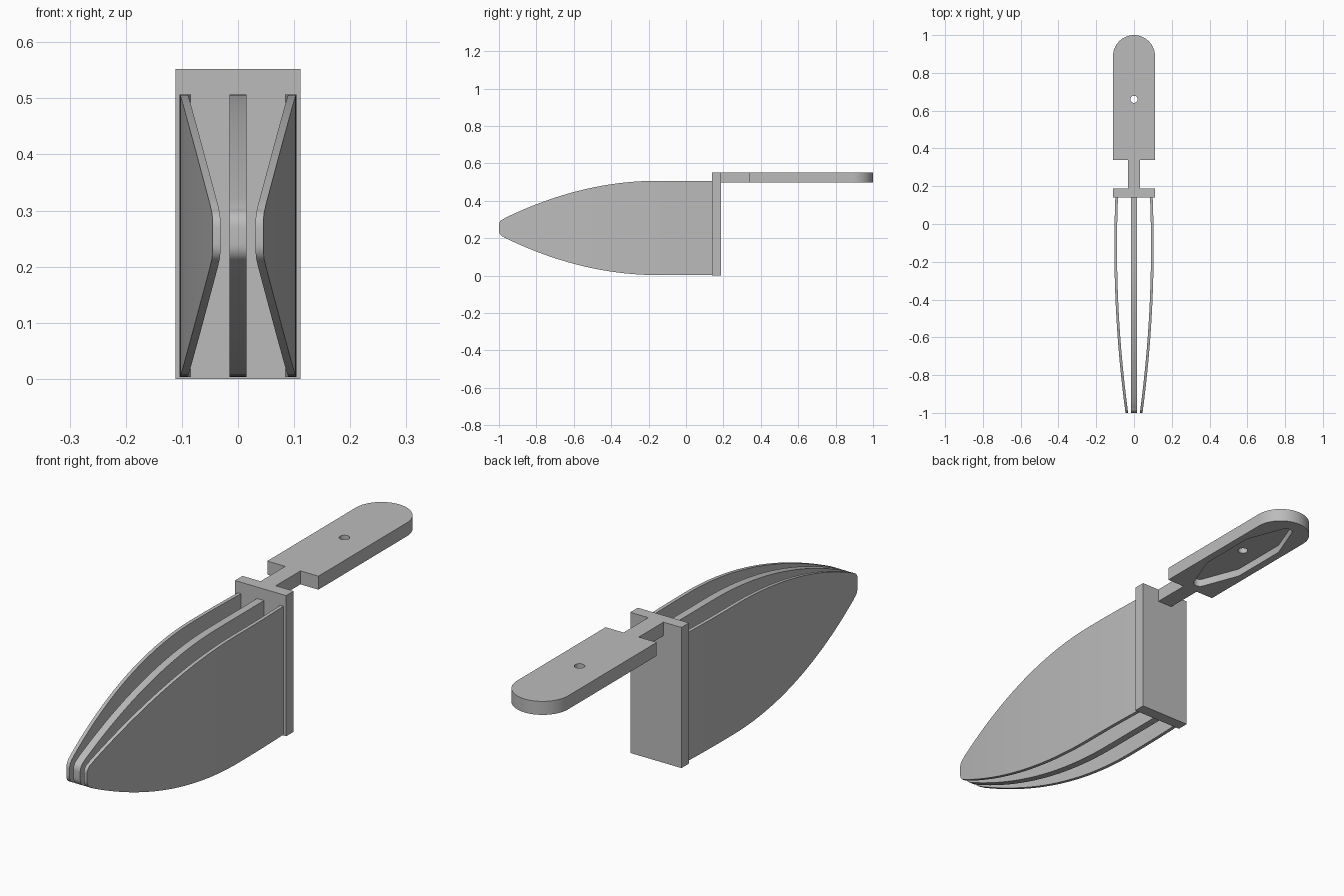
import bpy, bmesh, math

cube = bpy.data.objects.get("Cube")
if cube:
    bpy.data.objects.remove(cube, do_unlink=True)

grey = bpy.data.materials.new("plain grey")
grey.use_nodes = True
colour = (0.5, 0.5, 0.5, 1)
grey.diffuse_color = colour
grey.node_tree.nodes["Principled BSDF"].inputs["Base Color"].default_value = colour


def finish(name, bm):
    bmesh.ops.recalc_face_normals(bm, faces=bm.faces)
    mesh = bpy.data.meshes.new(name)
    bm.to_mesh(mesh)
    bm.free()
    mesh.materials.append(grey)
    obj = bpy.data.objects.new(name, mesh)
    bpy.context.collection.objects.link(obj)
    return obj


def smooth(obj):
    bpy.ops.object.select_all(action='DESELECT')
    obj.select_set(True)
    bpy.context.view_layer.objects.active = obj
    bpy.ops.object.shade_smooth_by_angle(angle=math.radians(30))


def prism(name, outline, z0, z1):
    """Extrude a flat outline upwards."""
    bm = bmesh.new()
    face = bm.faces.new([bm.verts.new((x, y, z0)) for x, y in outline])
    top = bmesh.ops.extrude_face_region(bm, geom=[face])["geom"]
    verts = [v for v in top if isinstance(v, bmesh.types.BMVert)]
    bmesh.ops.translate(bm, verts=verts, vec=(0, 0, z1 - z0))
    return finish(name, bm)


def arc(cy, r, start, end, n):
    steps = [math.radians(start + (end - start) * i / n) for i in range(n + 1)]
    return [(r * math.cos(a), cy + r * math.sin(a)) for a in steps]


def half_height(y):
    """Pointed arch of a blade, with a blunt rounded nose."""
    u = max(0, (-0.15 - y) / 0.81)
    h = 0.252 - 0.195 * u * u
    if y < -0.97:
        h = min(h, 0.015 + 0.033 * math.sqrt(max(0, 1 - ((y + 0.97) / 0.03) ** 2)))
    return h


def bow(y):
    """Outer face of a side blade."""
    return 0.104 - 0.059 * ((y + 0.12) / 0.88) ** 2


def blade(name, x_range):
    """Loft rectangular sections along the length."""
    ys = [-1 + 0.03 * (1 - math.cos(i * math.pi / 16)) for i in range(8)]
    ys += [-0.97 + 1.12 * i / 40 for i in range(41)]
    bm = bmesh.new()
    previous = None
    for y in ys:
        a, b = x_range(y)
        h = half_height(y)
        ring = [bm.verts.new((x, y, 0.255 + s * h))
                for x, s in ((a, -1), (b, -1), (b, 1), (a, 1))]
        if previous:
            for i in range(4):
                j = (i + 1) % 4
                bm.faces.new((previous[i], previous[j], ring[j], ring[i]))
        else:
            bm.faces.new(ring)
        previous = ring
    bm.faces.new(previous)
    smooth(finish(name, bm))


# Three blades
blade("middle_blade", lambda y: (-0.015, 0.015))
blade("left_blade", lambda y: (bow(y) - 0.014, bow(y)))
blade("right_blade", lambda y: (-bow(y), 0.014 - bow(y)))

# Upright plate joining the blades
w = 0.111
prism("cross_plate", [(-w, 0.14), (w, 0.14), (w, 0.187), (-w, 0.187)], 0, 0.552)

# Handle with a narrow neck and a round end
n = 0.033
outline = [(-w, 0.34), (-n, 0.34), (-n, 0.18), (n, 0.18), (n, 0.34), (w, 0.34)]
outline += arc(1 - w, w, 0, 180, 32)
handle = prism("handle", outline, 0.499, 0.552)

# Cutters: hanging hole, and a long six-sided recess with round ends underneath
hole = prism("hole_cutter", arc(0.66, 0.019, 0, 345, 23), 0.45, 0.6)
recess_outline = [(0.08, 0.54), (0.08, 0.78)] + arc(0.92, 0.025, 30, 150, 10)
recess_outline += [(-0.08, 0.78), (-0.08, 0.54)] + arc(0.40, 0.025, 210, 330, 10)
recess = prism("recess_cutter", recess_outline, 0.45, 0.53)

for cutter in (recess, hole):
    cutter.hide_render = True
    mod = handle.modifiers.new("cut", 'BOOLEAN')
    mod.operation = 'DIFFERENCE'
    mod.solver = 'EXACT'
    mod.object = cutter
    bpy.context.view_layer.objects.active = handle
    bpy.ops.object.modifier_apply(modifier=mod.name)
    bpy.data.objects.remove(cutter, do_unlink=True)
smooth(handle)
